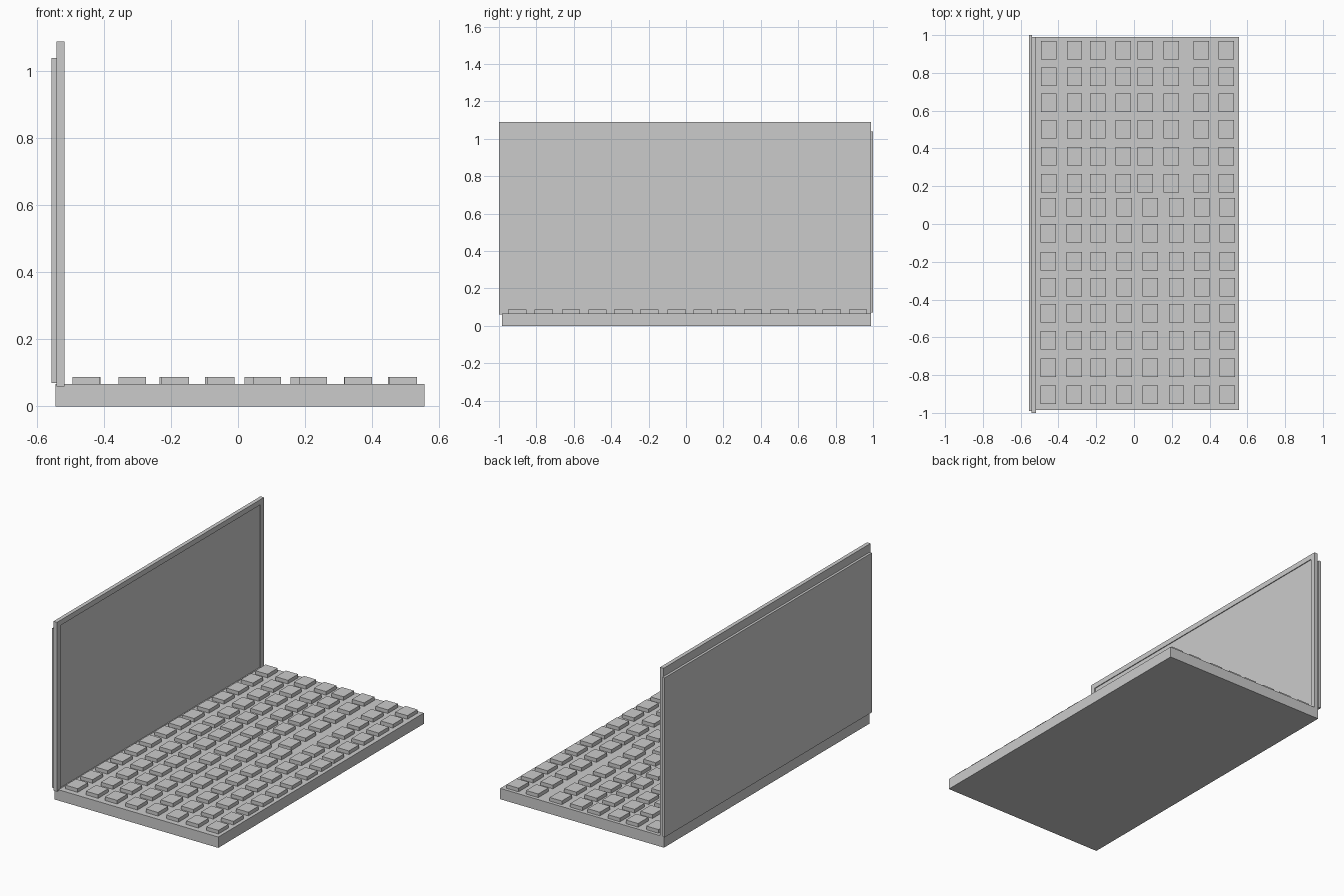
import bpy, bmesh
from mathutils import Vector

if "Cube" in bpy.data.objects:
    bpy.data.objects.remove(bpy.data.objects["Cube"])


def box(bm, x, y, z):
    """Add an axis-aligned box given (min, max) ranges."""
    r = bmesh.ops.create_cube(bm, size=1)
    for v in r["verts"]:
        v.co = Vector(((x[0] + x[1]) / 2 + v.co.x * (x[1] - x[0]),
                       (y[0] + y[1]) / 2 + v.co.y * (y[1] - y[0]),
                       (z[0] + z[1]) / 2 + v.co.z * (z[1] - z[0])))


def finish(bm, name):
    me = bpy.data.meshes.new(name)
    bm.to_mesh(me)
    bm.free()
    ob = bpy.data.objects.new(name, me)
    bpy.context.collection.objects.link(ob)
    return ob


def slab(name, x, y, z):
    bm = bmesh.new()
    box(bm, x, y, z)
    return finish(bm, name)


# Keyboard base and the outer lid shell
slab("base", (-0.545, 0.557), (-0.985, 0.99), (0, 0.066))
slab("lid_back", (-0.557, -0.541), (-0.99, 1.0), (0.07, 1.04))

# Screen panel with a shallow recessed display on its front face
bm = bmesh.new()
box(bm, (-0.542, -0.518), (-1.0, 0.99), (0.06, 1.09))
bm.normal_update()
front = [f for f in bm.faces if f.normal.x > 0.9]
bmesh.ops.inset_region(bm, faces=front, thickness=0.045, depth=0)
r = bmesh.ops.extrude_face_region(bm, geom=front)
verts = [g for g in r["geom"] if isinstance(g, bmesh.types.BMVert)]
bmesh.ops.translate(bm, verts=verts, vec=(-0.005, 0, 0))
bmesh.ops.delete(bm, geom=front, context="FACES_ONLY")
for v in verts:  # the lower border is very narrow
    for u in [v] + [e.other_vert(v) for e in v.link_edges]:
        if u.co.z < 0.15 and u.co.z > 0.061:
            u.co.z = 0.068
bmesh.ops.recalc_face_normals(bm, faces=bm.faces)
finish(bm, "screen")

# Keys: the upper rows and lower rows have slightly different column spacing
upper_x = [-0.452, -0.315, -0.193, -0.058, 0.06, 0.198, 0.357, 0.489]
lower_x = [-0.453, -0.316, -0.188, -0.051, 0.087, 0.225, 0.359, 0.494]
upper_y = [0.92, 0.78, 0.643, 0.502, 0.358, 0.215]
lower_y = [0.088, -0.05, -0.196, -0.335, -0.473, -0.615, -0.76, -0.903]
bm = bmesh.new()
for xs, ys in ((upper_x, upper_y), (lower_x, lower_y)):
    for cx in xs:
        for cy in ys:
            box(bm, (cx - 0.041, cx + 0.041), (cy - 0.049, cy + 0.049), (0.06, 0.088))
finish(bm, "keys")
